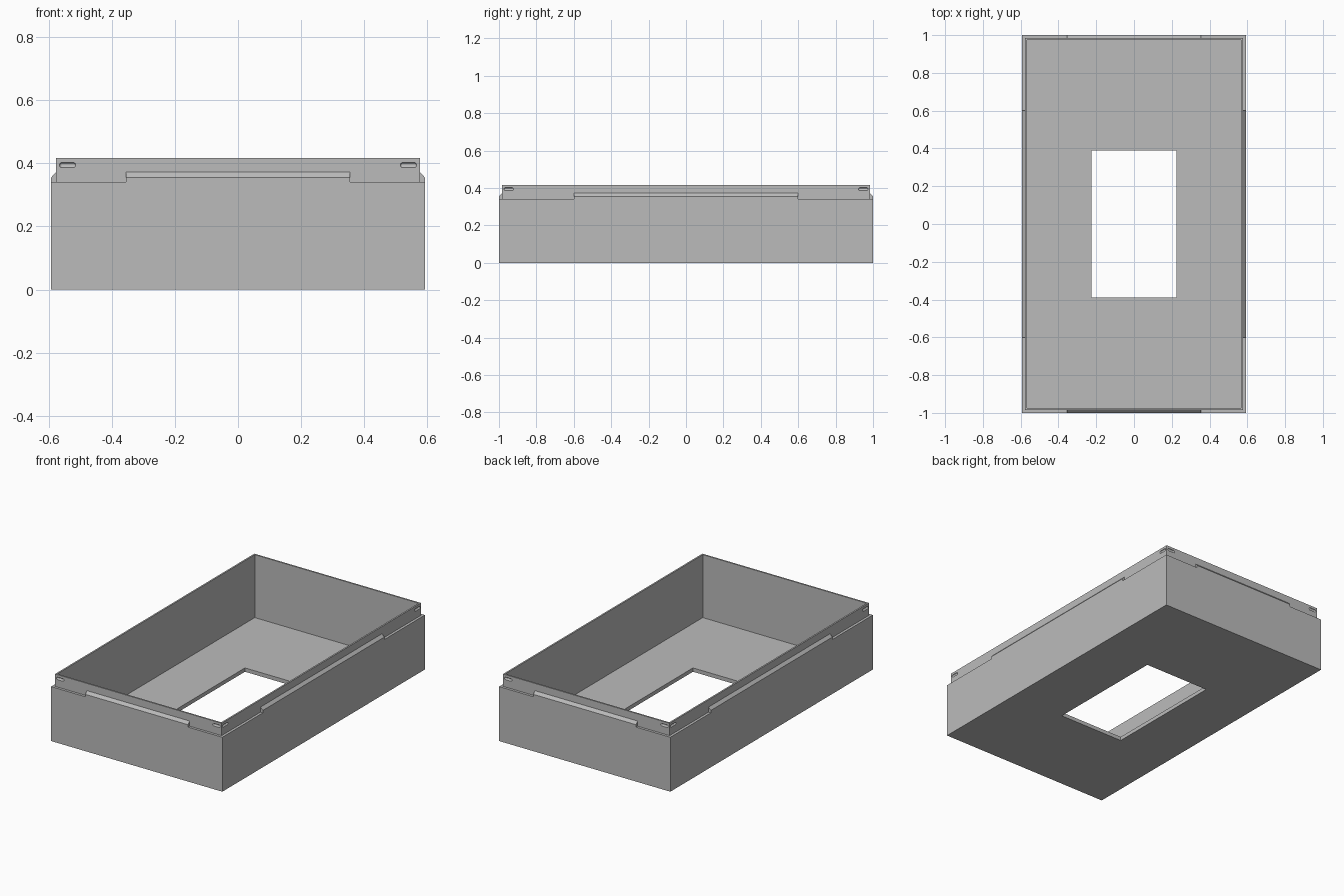
import bpy
import bmesh
from mathutils import Matrix, Vector

if "Cube" in bpy.data.objects:
    bpy.data.objects.remove(bpy.data.objects["Cube"])

# Overall sizes (half widths and heights)
HX, HY = 0.592, 1.0
LEDGE, TOP, FLOOR = 0.34, 0.417, 0.024
STEP, WALL = 0.016, 0.026
HOLE_X, HOLE_Y = 0.225, 0.39

grey = bpy.data.materials.new("plain grey")
grey.use_nodes = True
COLOUR = (0.5, 0.5, 0.5, 1)
grey.diffuse_color = COLOUR
grey.node_tree.nodes["Principled BSDF"].inputs["Base Color"].default_value = COLOUR


def add_object(name, bm):
    bmesh.ops.recalc_face_normals(bm, faces=bm.faces[:])
    mesh = bpy.data.meshes.new(name)
    bm.to_mesh(mesh)
    bm.free()
    mesh.materials.append(grey)
    obj = bpy.data.objects.new(name, mesh)
    bpy.context.collection.objects.link(obj)
    return obj


def make_shell():
    """Sweep the wall section around the tray as a closed chain of rectangles."""
    section = [
        (HX, HY, 0), (HX, HY, LEDGE),
        (HX - STEP, HY - STEP, LEDGE), (HX - STEP, HY - STEP, TOP),
        (HX - WALL, HY - WALL, TOP), (HX - WALL, HY - WALL, FLOOR),
        (HOLE_X, HOLE_Y, FLOOR), (HOLE_X, HOLE_Y, 0),
    ]
    corners = [(-1, -1), (1, -1), (1, 1), (-1, 1)]
    bm = bmesh.new()
    rings = [[bm.verts.new((x * sx, y * sy, z)) for sx, sy in corners]
             for x, y, z in section]
    for i, ring in enumerate(rings):
        below = rings[i - 1]
        for j in range(4):
            bm.faces.new((below[j - 1], below[j], ring[j], ring[j - 1]))
    return add_object("tray_shell", bm)


def make_tongue(name, axis, side, half_length):
    """Raised strip on the ledge with a sloped top."""
    wall = HX if axis == "x" else HY
    profile = [(wall - STEP, LEDGE), (wall, LEDGE),
               (wall, LEDGE + 0.015), (wall - STEP, LEDGE + 0.032)]
    bm = bmesh.new()
    ends = []
    for along in (-half_length, half_length):
        ends.append([bm.verts.new((side * out, along, z) if axis == "x"
                                  else (along, side * out, z)) for out, z in profile])
        bm.faces.new(ends[-1])
    for j in range(4):
        bm.faces.new((ends[0][j - 1], ends[0][j], ends[1][j], ends[1][j - 1]))
    return add_object(name, bm)


def add_capsule(bm, centre, along_x, radius=0.008, stretch=0.018):
    """Rounded bar used to press a dimple into the rim."""
    verts = bmesh.ops.create_uvsphere(bm, u_segments=16, v_segments=7, radius=radius)["verts"]
    for v in verts:
        v.co.z += stretch if v.co.z > 0 else -stretch
    turn = Matrix.Rotation(1.5707963, 4, "Y" if along_x else "X")
    bmesh.ops.transform(bm, matrix=Matrix.Translation(Vector(centre)) @ turn, verts=verts)


shell = make_shell()

# Dimples near every corner of the rim
bm = bmesh.new()
RIM_X, RIM_Y, INSET, DIMPLE_Z = HX - STEP, HY - STEP, 0.036, 0.394
for sx in (-1, 1):
    for sy in (-1, 1):
        add_capsule(bm, (sx * (RIM_X - INSET), sy * RIM_Y, DIMPLE_Z), True)
        add_capsule(bm, (sx * RIM_X, sy * (RIM_Y - INSET), DIMPLE_Z), False)
cutter = add_object("dimple_cutter", bm)
cutter.hide_render = True

cut = shell.modifiers.new("dimples", "BOOLEAN")
cut.operation = "DIFFERENCE"
cut.solver = "EXACT"
cut.object = cutter
bpy.context.view_layer.objects.active = shell
shell.select_set(True)
bpy.ops.object.modifier_apply(modifier=cut.name)
bpy.data.objects.remove(cutter)

# Tongues in the middle of each wall
make_tongue("front_tongue", "y", -1, 0.355)
make_tongue("back_tongue", "y", 1, 0.355)
make_tongue("left_tongue", "x", 1, 0.6)
make_tongue("right_tongue", "x", -1, 0.6)
